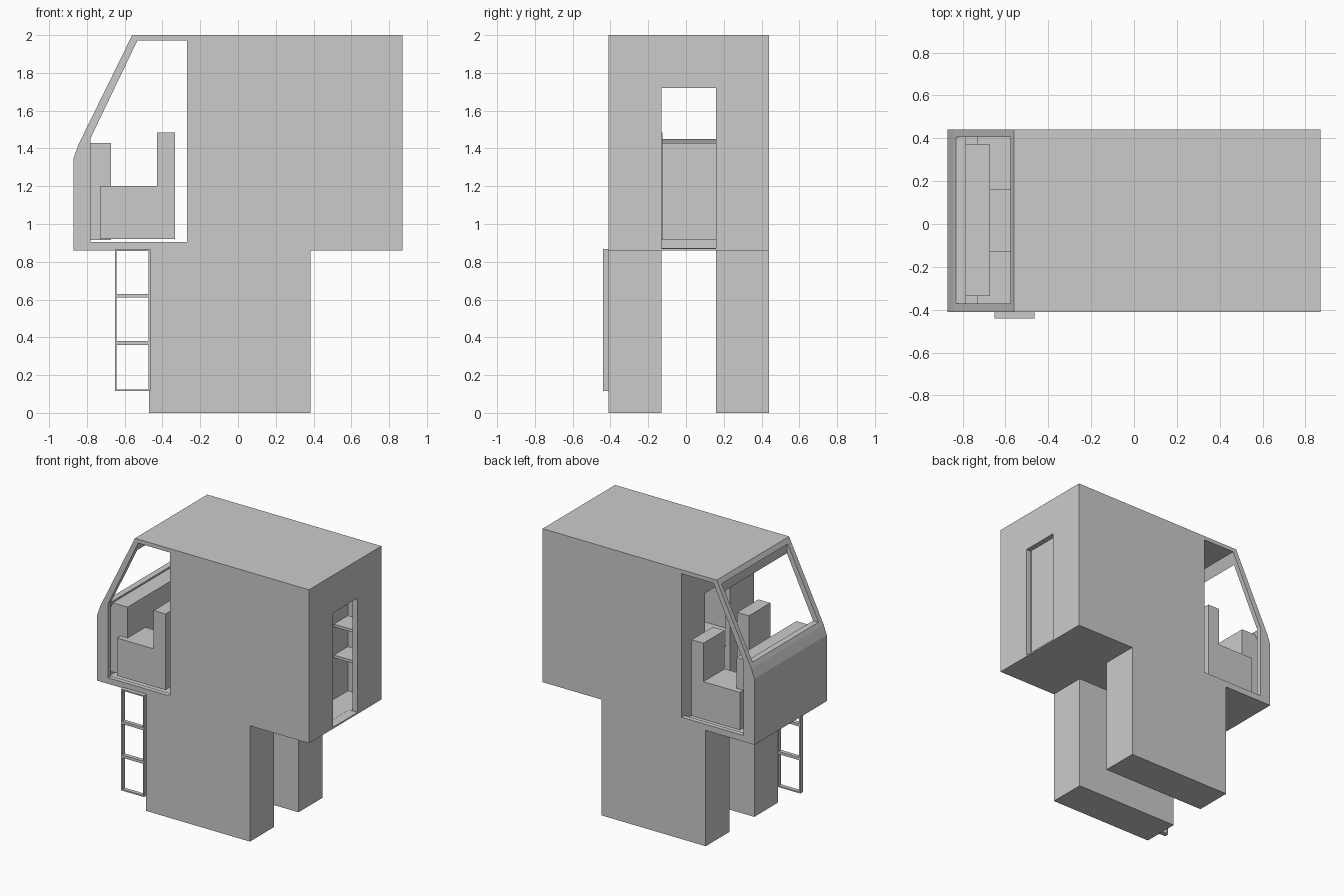
import bpy, bmesh

if "Cube" in bpy.data.objects:
    bpy.data.objects.remove(bpy.data.objects["Cube"])

Y0, Y1 = -0.41, 0.44          # outer sides of the body
T = 0.035                     # wall thickness
G0, G1 = -0.13, 0.16          # central aisle


def prism(name, profile, y0, y1):
    """Extrude an x-z profile along y."""
    bm = bmesh.new()
    face = bm.faces.new([bm.verts.new((x, y0, z)) for x, z in profile])
    ext = bmesh.ops.extrude_face_region(bm, geom=[face])
    verts = [g for g in ext["geom"] if isinstance(g, bmesh.types.BMVert)]
    bmesh.ops.translate(bm, verts=verts, vec=(0, y1 - y0, 0))
    bmesh.ops.recalc_face_normals(bm, faces=bm.faces)
    mesh = bpy.data.meshes.new(name)
    bm.to_mesh(mesh)
    bm.free()
    ob = bpy.data.objects.new(name, mesh)
    bpy.context.collection.objects.link(ob)
    return ob


def box(name, x0, x1, y0, y1, z0, z1):
    return prism(name, [(x0, z0), (x1, z0), (x1, z1), (x0, z1)], y0, y1)


def cut(target, cutter):
    cutter.hide_render = True
    mod = target.modifiers.new("cut", 'BOOLEAN')
    mod.operation = 'DIFFERENCE'
    mod.solver = 'EXACT'
    mod.object = cutter
    bpy.context.view_layer.objects.active = target
    bpy.ops.object.modifier_apply(modifier=mod.name)
    bpy.data.objects.remove(cutter)


# Hollow body shell with sloping cab front
body = prism("body_shell", [(-0.87, 0.86), (0.87, 0.86), (0.87, 2), (-0.56, 2),
                            (-0.845, 1.42), (-0.87, 1.35)], Y0, Y1)
cut(body, prism("inside_cutter", [(-0.832, 0.872), (0.83, 0.872), (0.83, 1.97),
                                  (-0.532, 1.97), (-0.79, 1.44), (-0.832, 1.34)],
                Y0 + T, Y1 - T))
# Side window openings, windscreen opening and rear doorway
cut(body, prism("side_cutter", [(-0.78, 0.905), (-0.27, 0.905), (-0.27, 1.971),
                                (-0.533, 1.971), (-0.78, 1.455)], -0.6, 0.6))
cut(body, box("windscreen_cutter", -1, -0.57, -0.37, 0.405, 1.45, 1.965))
cut(body, box("doorway_cutter", 0.8, 1, G0, G1, 0.871, 1.72))

# Bulkhead behind the cab, with a doorway, and rear partitions
sides = (("near", Y0 + T, G0), ("far", G1, Y1 - T))
for side, a, b in sides:
    box("bulkhead_" + side, -0.27, -0.235, a, b, 0.872, 1.97)
    box("partition_" + side, 0.585, 0.62, a, b, 0.872, 1.97)
box("bulkhead_lintel", -0.27, -0.235, G0, G1, 1.72, 1.97)

# Interior counter and rear shelves
box("counter", -0.235, 0.585, Y0 + T, G0, 0.872, 1.2)
for z in (1.2, 1.43):
    box("shelf", 0.62, 0.83, 0.24, Y1 - T, z - 0.02, z)

# Two legs
for side, a, b in (("near", Y0, G0), ("far", G1, Y1)):
    box("leg_" + side, -0.47, 0.385, a, b, 0, 0.86)

# Seats and dashboard
seat = [(-0.73, 0.92), (-0.333, 0.92), (-0.333, 1.485), (-0.43, 1.485),
        (-0.43, 1.2), (-0.73, 1.2)]
prism("seat_near", seat, -0.375, -0.125)
prism("seat_far", seat, G1, 0.41)
box("dashboard", -0.83, -0.673, -0.335, 0.37, 0.915, 1.43)

# Ladder: two rails and four rungs
for x in (-0.652, -0.474):
    box("ladder_rail", x, x + 0.01, -0.44, Y0, 0.115, 0.868)
for z in (0.115, 0.36, 0.61, 0.858):
    box("ladder_rung", -0.65, -0.466, -0.44, Y0, z, z + (0.02 if 0.2 < z < 0.8 else 0.01))
